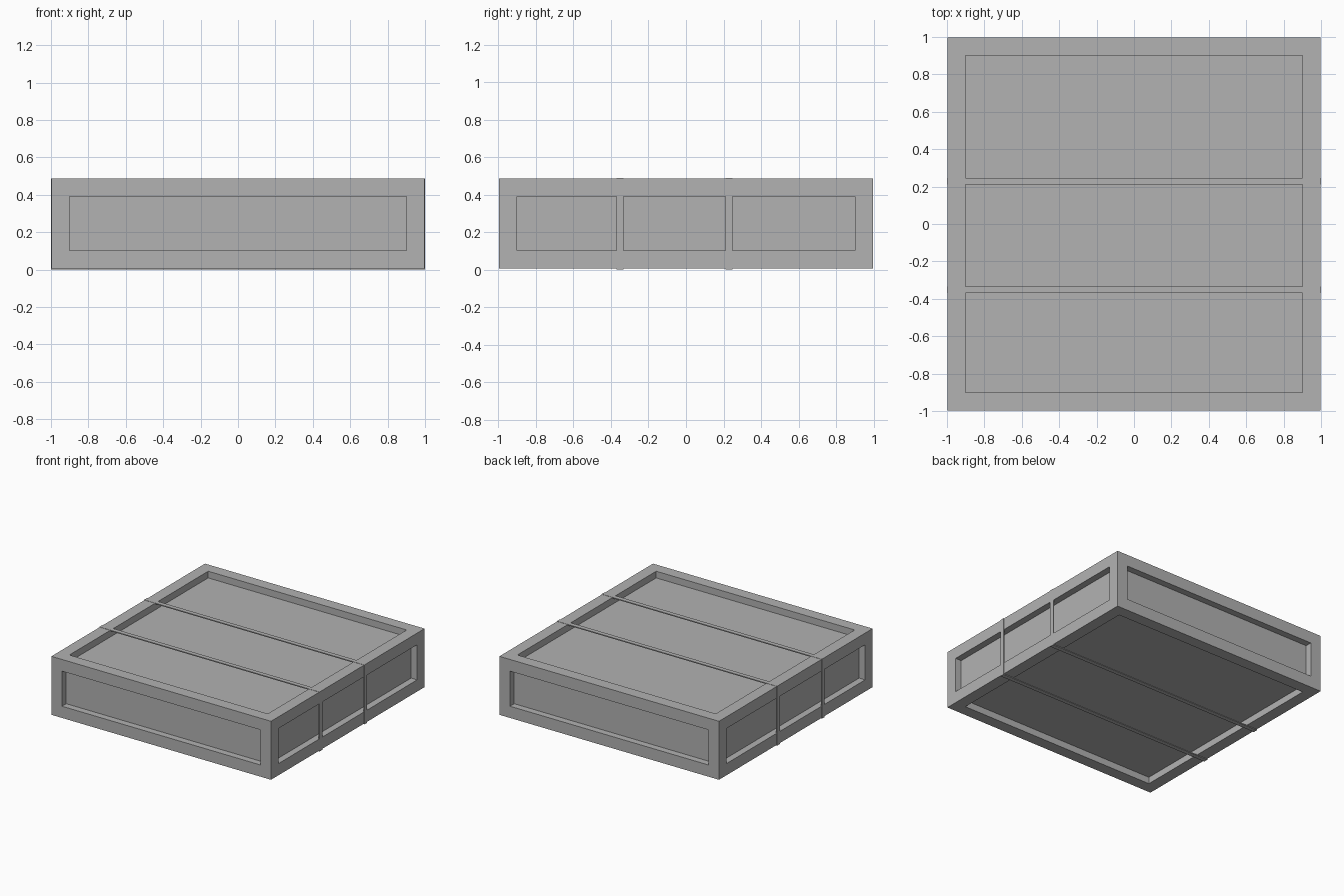
import bpy, bmesh
from mathutils import Vector, Matrix

if "Cube" in bpy.data.objects:
    bpy.data.objects.remove(bpy.data.objects["Cube"])

Z_MID = 0.246

grey = bpy.data.materials.new("dark_grey")
grey.diffuse_color = (0.446, 0.446, 0.446, 1)
grey.use_nodes = True
grey.node_tree.nodes["Principled BSDF"].inputs["Base Color"].default_value = grey.diffuse_color


def make_object(name, bm):
    bmesh.ops.recalc_face_normals(bm, faces=bm.faces)
    mesh = bpy.data.meshes.new(name)
    bm.to_mesh(mesh)
    bm.free()
    mesh.materials.append(grey)
    obj = bpy.data.objects.new(name, mesh)
    bpy.context.collection.objects.link(obj)
    return obj


# crate body: a box with a straight-walled recess in all six sides
def crate_body(size, border, depth):
    bm = bmesh.new()
    place = Matrix.Translation((0, 0, Z_MID)) @ Matrix.Diagonal((*size, 1))
    bmesh.ops.create_cube(bm, size=1, matrix=place)
    panels = list(bm.faces)
    bmesh.ops.inset_individual(bm, faces=panels, thickness=border,
                               use_even_offset=True)
    for panel in panels:
        inward = -panel.normal.copy() * depth
        moved = bmesh.ops.extrude_discrete_faces(bm, faces=[panel])["faces"][0]
        bmesh.ops.translate(bm, verts=moved.verts, vec=inward)
    return make_object("crate_body", bm)


# strap: a thin flat band wrapped around the crate, bridging the recesses
def strap(name, y, width, half_x, bottom, top, thick):
    bm = bmesh.new()

    def loop(inset, yy):
        x, low, high = half_x - inset, bottom + inset, top - inset
        return [bm.verts.new(Vector((px, yy, pz)))
                for px, pz in ((-x, low), (x, low), (x, high), (-x, high))]

    y0, y1 = y - width / 2, y + width / 2
    rings = [loop(0, y0), loop(0, y1), loop(thick, y1), loop(thick, y0)]
    for r in range(4):
        a, b = rings[r], rings[(r + 1) % 4]
        for i in range(4):
            j = (i + 1) % 4
            bm.faces.new((a[i], a[j], b[j], b[i]))
    return make_object(name, bm)


crate_body(size=(1.994, 1.992, 0.48), border=0.096, depth=0.055)
for label, y in (("front_strap", -0.352), ("back_strap", 0.229)):
    strap(label, y, width=0.036, half_x=1.0, bottom=0.0, top=0.488, thick=0.008)
